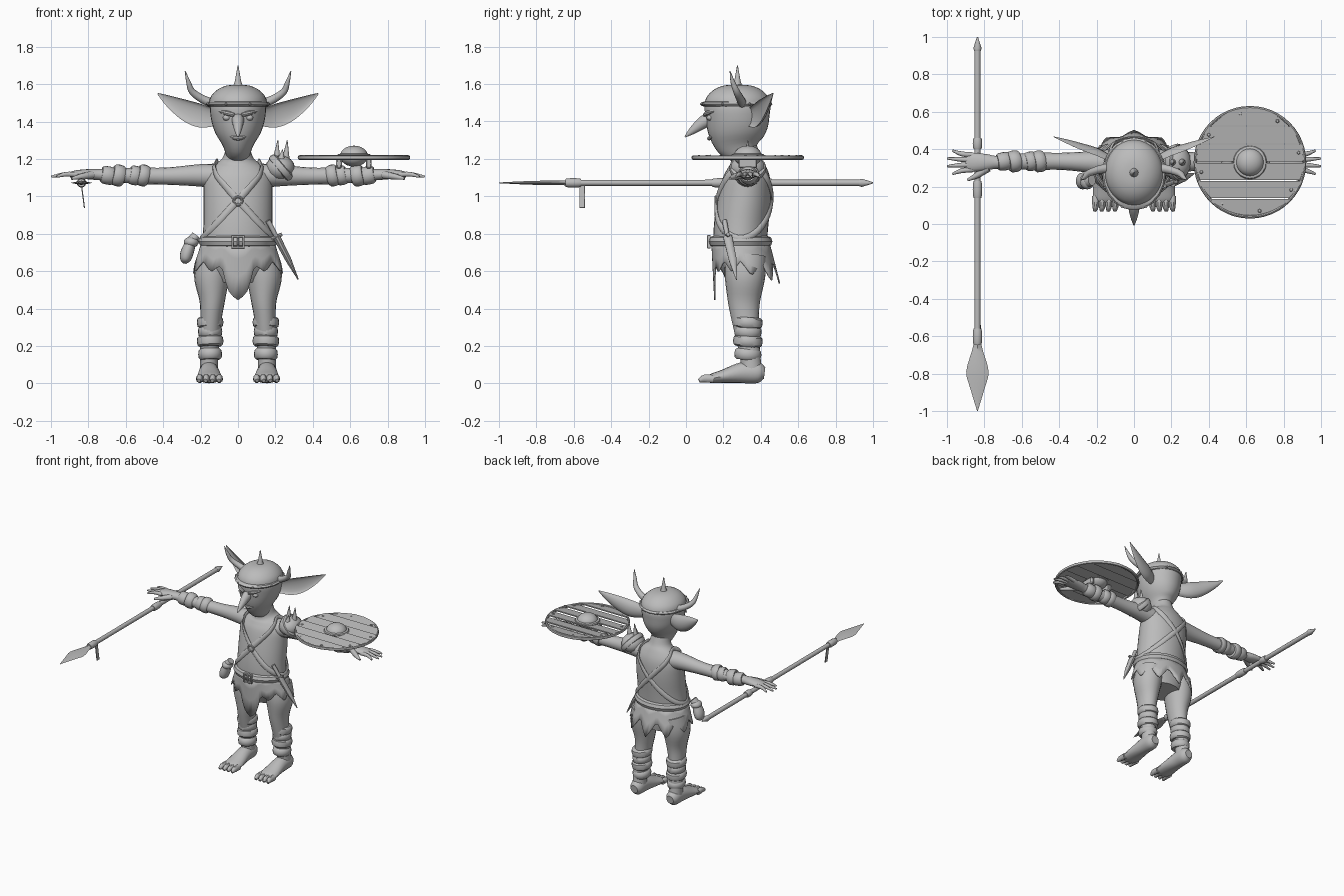
import bpy, bmesh, math
from mathutils import Vector, Matrix

old = bpy.data.objects.get("Cube")
if old:
    bpy.data.objects.remove(old)

grey = bpy.data.materials.new("plain_grey")
grey.use_nodes = True
grey.diffuse_color = (0.5, 0.5, 0.5, 1)
grey.node_tree.nodes["Principled BSDF"].inputs["Base Color"].default_value = grey.diffuse_color
X, Y, Z = Vector((1, 0, 0)), Vector((0, 1, 0)), Vector((0, 0, 1))
TAU = math.tau


def finish(name, bm, mirror=False, angle=40):
    bmesh.ops.recalc_face_normals(bm, faces=bm.faces)
    me = bpy.data.meshes.new(name)
    bm.to_mesh(me)
    bm.free()
    ob = bpy.data.objects.new(name, me)
    bpy.context.collection.objects.link(ob)
    me.materials.append(grey)
    if mirror:
        ob.modifiers.new("both_sides", 'MIRROR').use_mirror_merge = False
    bpy.context.view_layer.objects.active = ob
    bpy.ops.object.select_all(action='DESELECT')
    ob.select_set(True)
    bpy.ops.object.shade_smooth_by_angle(angle=math.radians(angle))
    return ob


def spline(rows, steps):
    """Catmull-Rom through rows of numbers."""
    rows = [Vector(r) for r in rows]
    out = []
    for i in range(len(rows) - 1):
        a, b, c, d = rows[max(i - 1, 0)], rows[i], rows[i + 1], rows[min(i + 2, len(rows) - 1)]
        for s in range(steps):
            t = s / steps
            out.append(b + (c - a) * t / 2 + (a * 2 - b * 5 + c * 4 - d) * t * t / 2
                       + (b * 3 - a - c * 3 + d) * t ** 3 / 2)
    return out + [rows[-1]]


def tube(name, rows, up=Z, segs=16, steps=4, mirror=False, cup=False, closed=False):
    """Sweep an ellipse along rows of x, y, z, side radius, up radius."""
    rows = [tuple(r) + (r[3],) if len(r) == 4 else tuple(r) for r in rows]
    if steps > 1:
        rows = spline(rows, steps)
    bm = bmesh.new()
    rings, n = [], len(rows)
    for i, r in enumerate(rows):
        before = rows[i - 1] if closed else rows[max(i - 1, 0)]
        after = rows[(i + 1) % n] if closed else rows[min(i + 1, n - 1)]
        t = (Vector(after[:3]) - Vector(before[:3])).normalized()
        u = up(Vector(r[:3])) if callable(up) else up
        side = t.cross(u).normalized()
        u = side.cross(t)
        ring = []
        for k in range(segs):
            c, s = math.cos(TAU * k / segs), math.sin(TAU * k / segs)
            if cup and c > 0:
                c *= -0.5
            ring.append(bm.verts.new(Vector(r[:3]) + side * c * r[3] + u * s * r[4]))
        rings.append(ring)
    for i in range(n if closed else n - 1):
        a, b = rings[i], rings[(i + 1) % n]
        for k in range(segs):
            j = (k + 1) % segs
            bm.faces.new((a[k], a[j], b[j], b[k]))
    if not closed:
        bm.faces.new(rings[0])
        bm.faces.new(rings[-1])
    return finish(name, bm, mirror)


def band(name, a, b, r, up, mirror=True):
    """Soft wrap between two axis points."""
    a, b = Vector(a), Vector(b)
    rows = [(*a.lerp(b, t), r[0] * f, r[1] * f) for t, f in ((0, .85), (.15, 1), (.5, 1.05), (.85, 1), (1, .85))]
    return tube(name, rows, up, 20, 1, mirror)


def ball(name, at, size, mirror=False, segs=16):
    bm = bmesh.new()
    bmesh.ops.create_uvsphere(bm, u_segments=segs, v_segments=segs // 2, radius=1,
                              matrix=Matrix.LocRotScale(Vector(at), None, Vector(size)))
    return finish(name, bm, mirror)


def box(name, at, size, turn=0):
    bm = bmesh.new()
    bmesh.ops.create_cube(bm, size=1, matrix=Matrix.LocRotScale(
        Vector(at), Matrix.Rotation(turn, 3, 'Y'), Vector(size)))
    bmesh.ops.bevel(bm, geom=bm.edges[:], offset=min(size) * .2, segments=1, affect='EDGES')
    return finish(name, bm)


# Torso and head: height, depth centre, half width, half depth
body = [(.55, .32, .13, .1), (.62, .31, .19, .12), (.72, .29, .193, .14), (.85, .295, .185, .145),
        (1, .315, .185, .14), (1.1, .325, .18, .125), (1.16, .325, .14, .1), (1.2, .32, .085, .08),
        (1.26, .31, .065, .07)]
tube("torso", [(0, y, z, w, d) for z, y, w, d in body], Y, 32)
skull = [(1.21, .31, .06, .06), (1.27, .285, .08, .12), (1.34, .275, .122, .155),
         (1.42, .275, .145, .17), (1.5, .275, .145, .17), (1.57, .275, .09, .1)]
tube("head", [(0, y, z, w, d) for z, y, w, d in skull], Y, 32)
tube("nose", [(0, .16, 1.42, .035, .035), (0, .1, 1.4, .032, .035), (0, .04, 1.355, .02, .022),
              (0, -.005, 1.318, .004)])
ball("eye", (.06, .13, 1.42), (.022, .02, .016), True)
tube("brow", [(.02, .1, 1.435, .01), (.06, .115, 1.445, .013), (.1, .15, 1.455, .006)], mirror=True, segs=8)
tube("lip", [(-.06, .155, 1.325, .004), (0, .125, 1.31, .012), (.06, .155, 1.325, .004)], segs=8)
tube("ear", [(.12, .33, 1.42, .03, .045), (.2, .365, 1.43, .04, .062), (.28, .395, 1.46, .036, .056),
             (.37, .435, 1.51, .02, .03), (.43, .465, 1.55, .003)], mirror=True, cup=True)

# Helmet
tube("helmet", [(0, .275, 1.48, .158, .18), (0, .275, 1.53, .147, .165), (0, .275, 1.57, .11, .125),
                (0, .275, 1.592, .06, .07), (0, .275, 1.597, .004)], Y, 32)
band("helmet_brim", (0, .268, 1.478), (0, .268, 1.508), (.163, .185), Y, False)
tube("helmet_spike", [(0, .275, 1.58, .03), (0, .275, 1.61, .018), (0, .275, 1.7, .002)], Y, 12, 1)
tube("horn", [(.13, .3, 1.495, .026), (.19, .29, 1.52, .022), (.245, .27, 1.56, .018),
              (.265, .25, 1.61, .012), (.283, .235, 1.67, .002)], Y, 12, mirror=True)
for i in range(8):
    a = TAU * (i + .5) / 8
    ball("brim_rivet", (.167 * math.cos(a), .268 + .189 * math.sin(a), 1.493), (.008,) * 3, segs=8)

# Arms, hands and forearm wraps
tube("arm", [(.06, .325, 1.105, .085, .07), (.2, .33, 1.112, .062, .06), (.38, .335, 1.108, .046, .046),
             (.55, .335, 1.11, .046, .043), (.72, .33, 1.115, .034, .031), (.79, .33, 1.118, .044, .028),
             (.86, .33, 1.118, .05, .022), (.9, .33, 1.114, .042, .014)], mirror=True)
for i in range(4):
    spread = (i - 1.5) * .026
    reach = .998 if 0 < i < 3 else .97
    tube("finger", [(.86, .33 + spread, 1.116, .014), (.92, .33 + spread * 1.15, 1.118, .013),
                    (reach, .33 + spread * 1.6, 1.105, .006)], segs=10, mirror=True)
tube("thumb", [(.78, .3, 1.115, .022), (.84, .26, 1.105, .016), (.89, .235, 1.095, .007)], segs=10, mirror=True)
for x0, x1, r in ((.48, .535, .056), (.525, .58, .05), (.61, .67, .056), (.66, .73, .047)):
    band("forearm_wrap", (x0, .34, 1.105), (x1, .33, 1.118), (r, r), Z)

# Legs, feet and shin wraps
tube("leg", [(.125, .32, .68, .09, .11), (.14, .315, .57, .095, .108), (.138, .31, .45, .07, .088),
             (.143, .315, .36, .058, .075), (.15, .33, .24, .054, .062), (.155, .345, .13, .048, .054),
             (.155, .35, .05, .05, .06)], Y, 20, mirror=True)
tube("foot", [(.155, .42, .055, .03, .03), (.155, .385, .058, .05, .056), (.155, .3, .057, .054, .056),
              (.153, .2, .038, .065, .036), (.152, .14, .027, .066, .026), (.152, .115, .022, .055, .016)], mirror=True)
for i in range(4):
    x = .1 + i * .035
    tube("toe", [(x, .15, .024, .02, .022), (x, .1, .026, .018, .022), (x * 1.02, .07, .014, .01)],
         segs=10, mirror=True)
for z, r in ((.325, .068), (.275, .062), (.225, .068), (.155, .061)):
    band("shin_wrap", (.148, .328, z - .028), (.15, .333, z + .03), (r, r + .008), Y + Z * .25)

# Ragged skirt
bm = bmesh.new()
count, rows = 72, []
for t in (0, .3, .6, 1):
    ring = []
    for k in range(count):
        a = TAU * k / count
        c, s = math.cos(a), math.sin(a)
        tooth = abs((k / count * 10 + .5) % 1 * 2 - 1)
        hem = .655 - .06 * tooth * (1 + max(s, 0))
        if s < 0:
            hem -= .15 * math.exp(-(c / .32) ** 4)
        drop = (.76 - hem) * t
        ring.append(bm.verts.new(((.193 + drop * .33) * c,
                    .29 + (.155 + drop * (.26 if s > 0 else -.05)) * s, .76 - drop)))
    rows.append(ring)
for a, b in zip(rows, rows[1:]):
    for k in range(count):
        bm.faces.new((a[k], a[k - 1], b[k - 1], b[k]))
skirt = finish("skirt", bm)
skirt.modifiers.new("cloth", 'SOLIDIFY').thickness = .008

# Belt, buckle, crossed straps
band("belt", (0, .29, .727), (0, .29, .79), (.202, .164), Y, False)
for x in (-.03, .03):
    box("buckle_side", (x, .122, .757), (.012, .02, .07))
for z in (.728, .786):
    box("buckle_bar", (0, .122, z), (.07, .02, .012))
box("buckle_pin", (0, .12, .757), (.01, .016, .06))


def torso_at(z):
    for a, b in zip(body, body[1:]):
        if a[0] <= z <= b[0]:
            return Vector(a).lerp(Vector(b), (z - a[0]) / (b[0] - a[0]))


for sign in (-1, 1):
    path = []
    for k in range(48):
        a = TAU * k / 48
        z = .98 + .205 * sign * math.cos(a)
        _, y, w, d = torso_at(z)
        path.append(((w + .007) * math.cos(a), y + (d + .007) * math.sin(a), z, .018, .008))
    tube("chest_strap", path, lambda p: Vector((p.x, p.y - .31, 0)).normalized(), 8, 1, closed=True)
tube("strap_ring", [(.022 * math.cos(TAU * k / 16), .158, .975 + .022 * math.sin(TAU * k / 16), .007)
                    for k in range(16)], Y, 8, 1, closed=True)

# Dagger and pouch at the belt
tube("dagger_grip", [(.16, .205, .87, .014), (.205, .222, .785, .012)], Y, 10, 1)
tube("dagger_guard", [(.18, .22, .772, .01), (.235, .225, .797, .01)], Y, 8, 1)
tube("dagger_sheath", [(.205, .222, .785, .02, .025), (.27, .25, .66, .016, .022), (.322, .27, .555, .003)], Y, 10, 1)
tube("pouch", [(-.225, .235, .79, .025, .03), (-.25, .23, .755, .028, .035), (-.272, .23, .7, .035, .045),
               (-.282, .23, .66, .028, .038), (-.285, .23, .64, .008)], Y)
ball("pouch_flap", (-.25, .23, .755), (.04, .045, .03))

# Shoulder guard with spikes
ball("shoulder_guard", (.225, .33, 1.15), (.08, .095, .07))
band("shoulder_guard_lip", (.215, .33, 1.135), (.25, .33, 1.165), (.085, .095), Y, False)
for x, y in ((.205, .33), (.255, .33), (.23, .285)):
    tube("shoulder_spike", [(x, y, 1.19, .022), (x + .008, y, 1.3 if y > .3 else 1.25, .002)], Y, 10, 1)

# Round plank shield
cx, cy, radius, planks = .62, .33, .292, 6
for i in range(planks):
    y0 = -radius + 2 * radius * i / planks
    ys = [y0 + .003 + (2 * radius / planks - .006) * j / 6 for j in range(7)]
    half = [math.sqrt(max(radius ** 2 - y * y, 0)) for y in ys]
    edge = list(zip(half, ys)) + [(-h, y) for h, y in reversed(list(zip(half, ys)))]
    bm = bmesh.new()
    face = bm.faces.new([bm.verts.new((cx + x, cy + y, 1.198 + .16 * (y - y0))) for x, y in edge])
    up = bmesh.ops.extrude_face_region(bm, geom=[face])["geom"]
    bmesh.ops.translate(bm, vec=Z * .009, verts=[v for v in up if isinstance(v, bmesh.types.BMVert)])
    finish("shield_plank", bm)
tube("shield_rim", [(cx + .292 * math.cos(TAU * k / 48), cy + .292 * math.sin(TAU * k / 48), 1.207, .009, .012)
                    for k in range(48)], Z, 8, 1, closed=True)
for k in range(8):
    a = TAU * (k + .25) / 8
    ball("shield_rivet", (cx + .265 * math.cos(a), cy + .265 * math.sin(a), 1.213), (.01, .01, .008), segs=8)
ball("shield_boss", (cx, cy, 1.215), (.075, .075, .056), segs=24)
band("shield_boss_rim", (cx, cy, 1.205), (cx, cy, 1.228), (.086, .086), Y, False)
for x in (.54, .7):
    box("shield_grip", (x, cy, 1.175), (.03, .1, .05))

# Spear
sx, sz = -.837, 1.072
tube("spear_shaft", [(sx, -.62, sz, .016), (sx, .93, sz, .017)], Z, 12, 1)
tube("spear_butt", [(sx, .925, sz, .018), (sx, .94, sz, .022), (sx, 1, sz, .003)], Z, 12, 1)
for y0, y1 in ((-.645, -.56), (.14, .23), (.4, .46)):
    band("spear_binding", (sx, y0, sz), (sx, y1, sz), (.024, .024), Z, False)
tube("spear_head", [(sx, -.63, sz, .018, .014), (sx, -.68, sz, .03, .012), (sx, -.79, sz, .06, .011),
                    (sx, -.88, sz, .038, .008), (sx, -1, sz, .002)], Z, 4, 3)
box("spear_ribbon", (sx + .008, -.555, 1.0), (.006, .03, .125), -.13)
